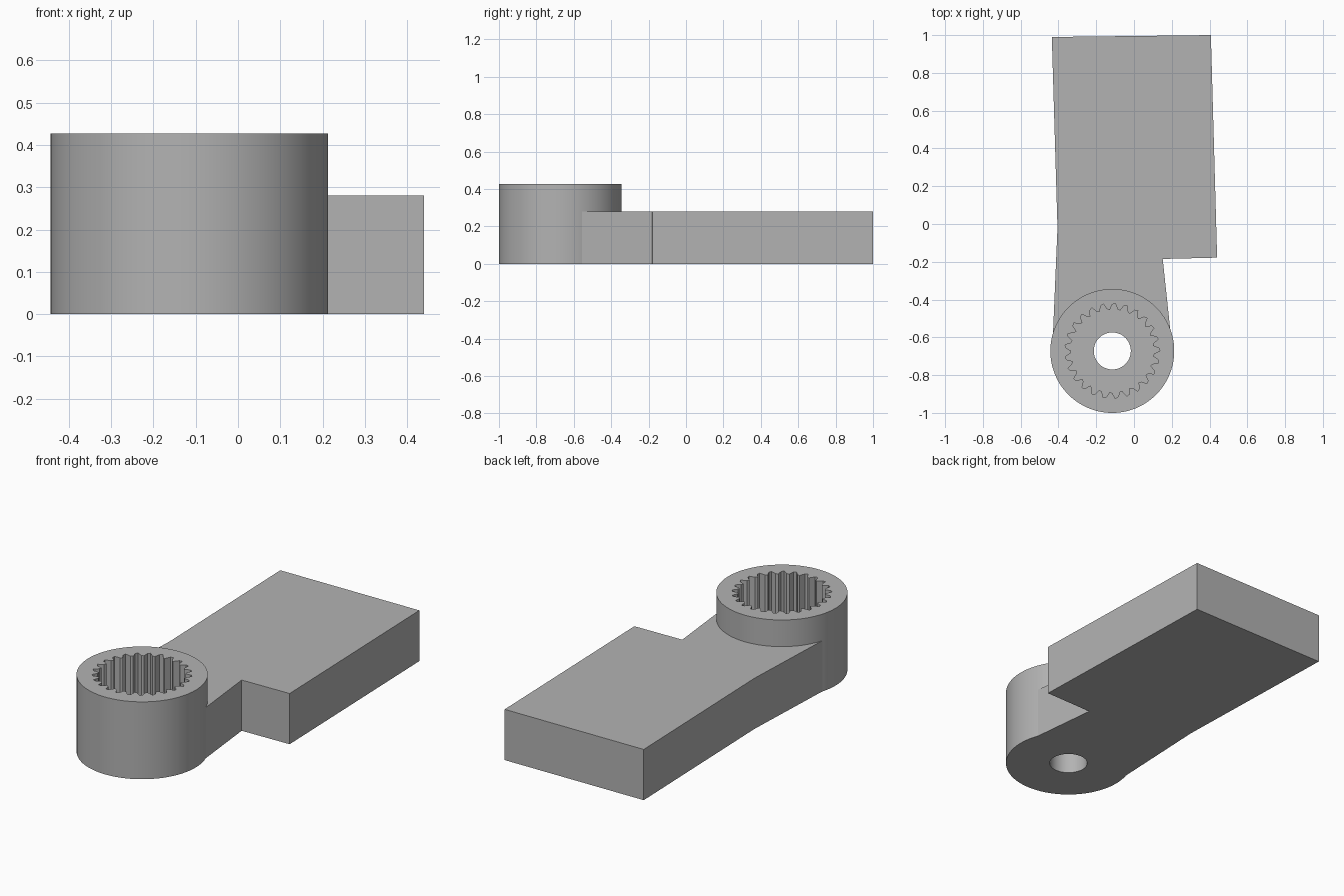
import bpy
import bmesh
from math import sin, cos, tau, radians
from mathutils import Vector

cube = bpy.data.objects.get("Cube")
if cube:
    bpy.data.objects.remove(cube)

HUB = Vector((-0.115, -0.672))
HUB_RADIUS = 0.328
HUB_HEIGHT = 0.427
ARM_HEIGHT = 0.28
SOCKET_FLOOR = 0.12
TEETH = 25
SIDES = TEETH * 4

grey = bpy.data.materials.new("grey plastic")
grey.use_nodes = True
colour = (0.45, 0.45, 0.45, 1)
grey.diffuse_color = colour
grey.node_tree.nodes["Principled BSDF"].inputs["Base Color"].default_value = colour


def finish(name, bm):
    bmesh.ops.recalc_face_normals(bm, faces=bm.faces)
    mesh = bpy.data.meshes.new(name)
    bm.to_mesh(mesh)
    bm.free()
    mesh.materials.append(grey)
    obj = bpy.data.objects.new(name, mesh)
    bpy.context.collection.objects.link(obj)
    return obj


def around(radius, angle):
    return HUB + radius * Vector((cos(angle), sin(angle)))


# Splined hub: a closed loft of rings, outside wall, socket, floor and bore
def ring(bm, radii, z):
    return [bm.verts.new((*around(radii[i % len(radii)], tau * i / SIDES), z))
            for i in range(SIDES)]


tooth = (0.252, 0.246, 0.217, 0.223)
bm = bmesh.new()
rings = [ring(bm, radii, z) for radii, z in (
    ((HUB_RADIUS,), 0), ((HUB_RADIUS,), HUB_HEIGHT),
    (tooth, HUB_HEIGHT), (tooth, SOCKET_FLOOR),
    ((0.098,), SOCKET_FLOOR), ((0.098,), 0))]
for a, b in zip(rings, rings[1:] + rings[:1]):
    for i in range(SIDES):
        j = (i + 1) % SIDES
        bm.faces.new((a[i], a[j], b[j], b[i]))
hub = finish("splined_hub", bm)
bpy.ops.object.select_all(action="DESELECT")
hub.select_set(True)
bpy.context.view_layer.objects.active = hub
bpy.ops.object.shade_smooth_by_angle(angle=radians(20))

# Arm: tapered neck and slab, ending in an arc that hugs the hub
STEPS = 40
outline = [around(HUB_RADIUS - 0.004, radians(166 - 148 * i / STEPS))
           for i in range(STEPS + 1)]
outline += [(0.152, -0.185), (0.44, -0.178), (0.407, 1.0),
            (-0.435, 0.99), (-0.405, -0.02)]
bm = bmesh.new()
base = bm.faces.new([bm.verts.new((x, y, 0)) for x, y in outline])
top = bmesh.ops.extrude_face_region(bm, geom=[base], use_keep_orig=True)
bmesh.ops.translate(bm, vec=(0, 0, ARM_HEIGHT),
                    verts=[v for v in top["geom"] if isinstance(v, bmesh.types.BMVert)])
finish("arm_slab", bm)
